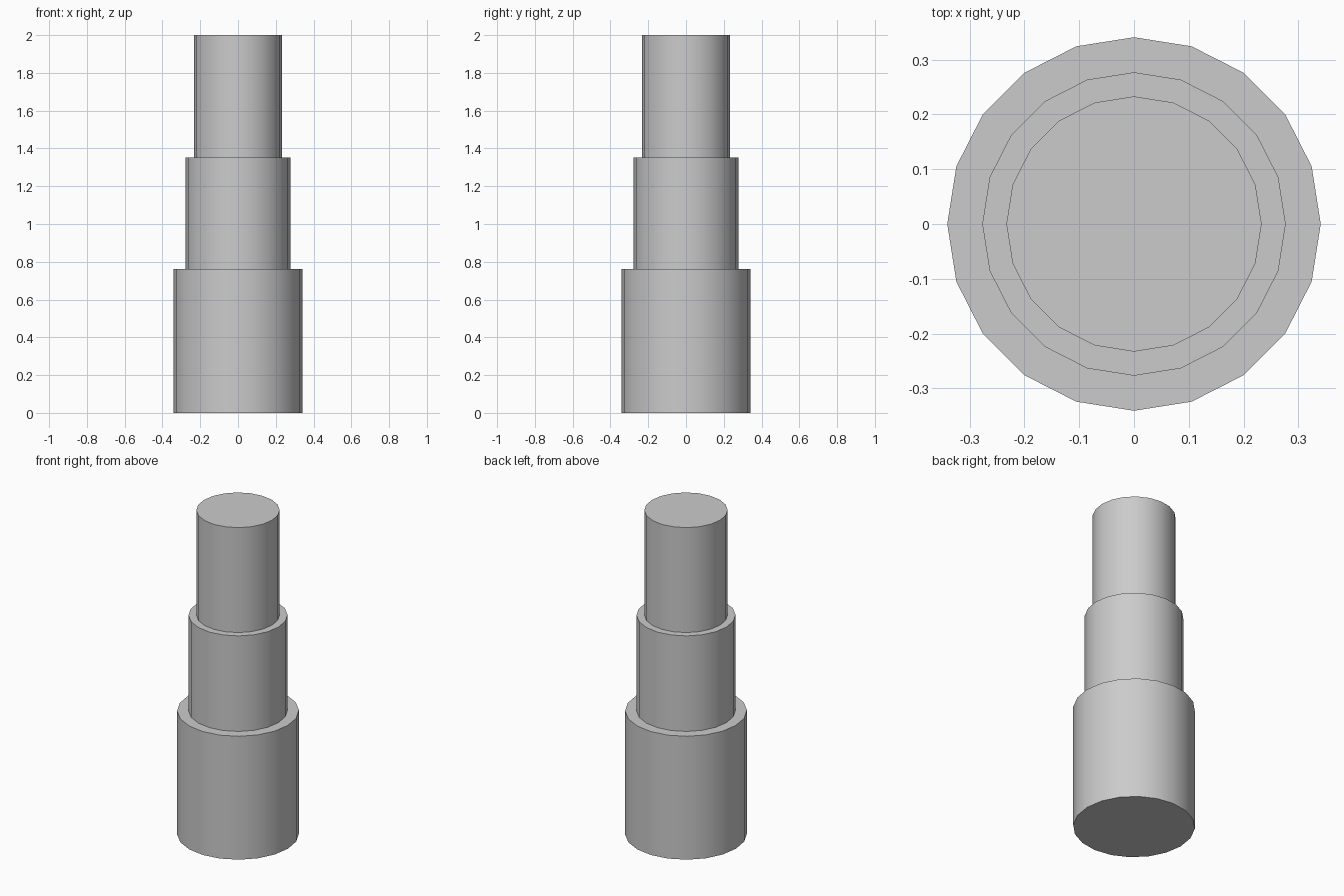
import bpy, bmesh
from math import cos, sin, tau, radians

if "Cube" in bpy.data.objects:
    bpy.data.objects.remove(bpy.data.objects["Cube"])

SIDES = 20
# Stepped outline (radius, height) from the base to the top
PROFILE = [(0.341, 0.0), (0.341, 0.762), (0.277, 0.762),
           (0.277, 1.352), (0.233, 1.352), (0.233, 2.0)]

# Stepped column: one ring per outline point, bridged and capped
bm = bmesh.new()
rings = [[bm.verts.new((r * cos(tau * i / SIDES), r * sin(tau * i / SIDES), z))
          for i in range(SIDES)] for r, z in PROFILE]
for low, high in zip(rings, rings[1:]):
    for i in range(SIDES):
        j = (i + 1) % SIDES
        bm.faces.new((low[i], low[j], high[j], high[i]))
bm.faces.new(rings[0][::-1])
bm.faces.new(rings[-1])

mesh = bpy.data.meshes.new("stepped_column")
bm.to_mesh(mesh)
bm.free()
column = bpy.data.objects.new("stepped_column", mesh)
bpy.context.collection.objects.link(column)

# Smooth walls, crisp steps
bpy.context.view_layer.objects.active = column
column.select_set(True)
bpy.ops.object.shade_smooth_by_angle(angle=radians(30))
